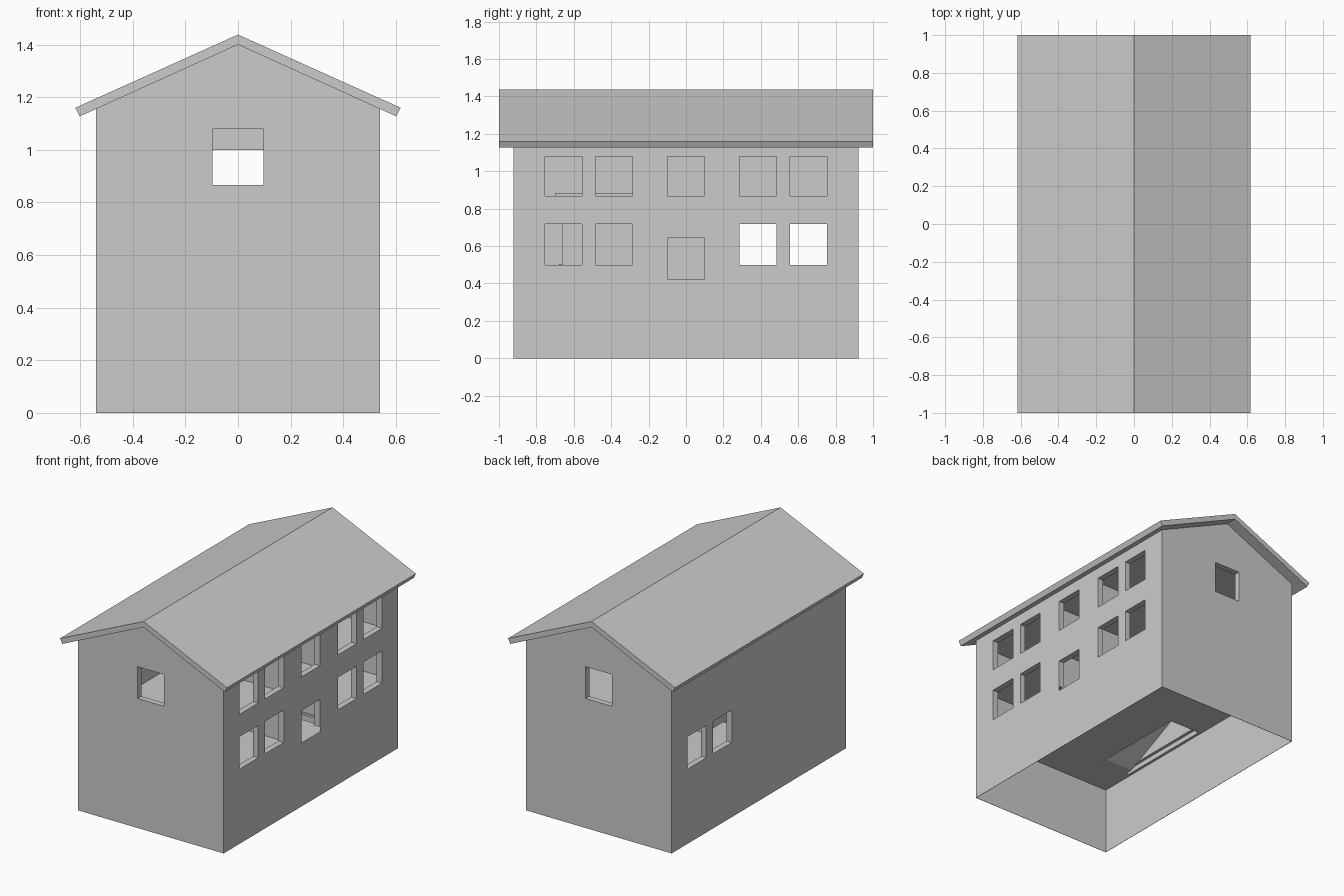
import bpy, bmesh, math

if "Cube" in bpy.data.objects:
    bpy.data.objects.remove(bpy.data.objects["Cube"])

mat = bpy.data.materials.new("plain grey")
mat.diffuse_color = (0.6, 0.6, 0.6, 1)
mat.use_nodes = True
mat.node_tree.nodes["Principled BSDF"].inputs["Base Color"].default_value = mat.diffuse_color


def prism(name, profile, y0, y1):
    """Extrude an x-z outline along y."""
    bm = bmesh.new()
    face = bm.faces.new([bm.verts.new((x, y0, z)) for x, z in profile])
    ext = bmesh.ops.extrude_face_region(bm, geom=[face])
    verts = [g for g in ext["geom"] if isinstance(g, bmesh.types.BMVert)]
    bmesh.ops.translate(bm, verts=verts, vec=(0, y1 - y0, 0))
    bmesh.ops.recalc_face_normals(bm, faces=bm.faces)
    me = bpy.data.meshes.new(name)
    bm.to_mesh(me)
    bm.free()
    ob = bpy.data.objects.new(name, me)
    me.materials.append(mat)
    bpy.context.collection.objects.link(ob)
    return ob


def box(name, x0, x1, y0, y1, z0, z1):
    return prism(name, [(x0, z0), (x1, z0), (x1, z1), (x0, z1)], y0, y1)


def cut(target, cutters):
    """Subtract boxes from the target, then remove them."""
    bpy.context.view_layer.objects.active = target
    for c in cutters:
        c.hide_render = True
        mod = target.modifiers.new("cut", 'BOOLEAN')
        mod.operation, mod.solver, mod.object = 'DIFFERENCE', 'EXACT', c
        bpy.ops.object.modifier_apply(modifier=mod.name)
        bpy.data.objects.remove(c, do_unlink=True)


W, D = 0.54, 0.923         # half width and half depth of the walls
T = 0.04                   # upper wall thickness
F1, C1 = .47, .77          # middle floor and its ceiling
F2, C2 = .80, 1.10         # attic floor and its ceiling

# House body with gables
walls = prism("house_walls", [(-W, 0), (W, 0), (W, 1.158), (0, 1.401), (-W, 1.158)], -D, D)

# Hollow storeys: open ground floor, middle floor, attic
cutters = [
    box("ground_void", -W + .002, W - .002, -D + .002, D - .002, -.5, .456),
    box("middle_void", -W + T, W - T, -D + T, D - T, F1, C1),
    box("attic_void", -W + T, W - T, -D + T, D - T, F2, C2),
]
# Right wall windows, two rows of five with a lower landing window
for y in (-.655, -.385, 0, .385, .655):
    zl = .425 if y == 0 else .50
    cutters.append(box("window", .44, .7, y - .098, y + .098, zl, zl + .217))
    cutters.append(box("window", .44, .7, y - .098, y + .098, .867, 1.08))
# Left wall windows
for y in (.385, .655):
    cutters.append(box("window", -.7, -.44, y - .098, y + .098, .50, .717))
# Gable windows
for s in (-1, 1):
    cutters.append(box("window", -.097, .097, s * .9 - .1, s * .9 + .1, .867, 1.08))
# Stair openings in both floors, and landing recess
cutters.append(box("stair_hole", -.52, -.29, -.68, .02, .44, .49))
cutters.append(box("stair_hole", -.49, -.30, -.68, -.02, .75, .82))
cutters.append(box("landing_hole", .25, .49, -.18, .18, .44, .49))
cut(walls, cutters)

# Roof: bent slab with overhang
prism("roof", [(-.618, 1.16), (0, 1.438), (.618, 1.16), (.602, 1.127), (0, 1.40), (-.602, 1.127)], -1, 1)

# Hall partitions with doorways in the attic and middle floor
for s in (-1, 1):
    y0, y1 = sorted((s * .19, s * .22))
    for name, z0, z1, top in (("middle_partition", F1, C1, .67), ("attic_partition", F2, C2, 1.0)):
        box(name + "_left", -.275, -.11, y0, y1, z0, z1)
        box(name + "_right", .11, W - T, y0, y1, z0, z1)
        box(name + "_lintel", -.11, .11, y0, y1, top, z1)

# Landing with its back wall, stair side wall and attic parapet
box("landing", .25, W - .003, -.18, .18, .40, .424)
box("landing_wall", .235, .255, -.19, .19, .41, C1)
box("stair_wall", -.29, -.275, -.66, .16, F1, C1)
box("stair_parapet", -.29, -.275, -.70, -.1, F2, .885)

# Stair rising to the attic: stepped top, sloped underside
N, Y0, Y1, Z0, Z1 = 7, -.68, -.02, .456, F2
run, rise = (Y1 - Y0) / N, (Z1 - Z0) / N
outline = [(Y0, Z0)]
for i in range(N):
    outline += [(Y0 + i * run, Z0 + (i + 1) * rise), (Y0 + (i + 1) * run, Z0 + (i + 1) * rise)]
outline.append((Y1, Z1 - .06))
outline.append((Y0 + .06, Z0))
stair = prism("stair", outline, .291, .499)
stair.rotation_euler.z = math.pi / 2
